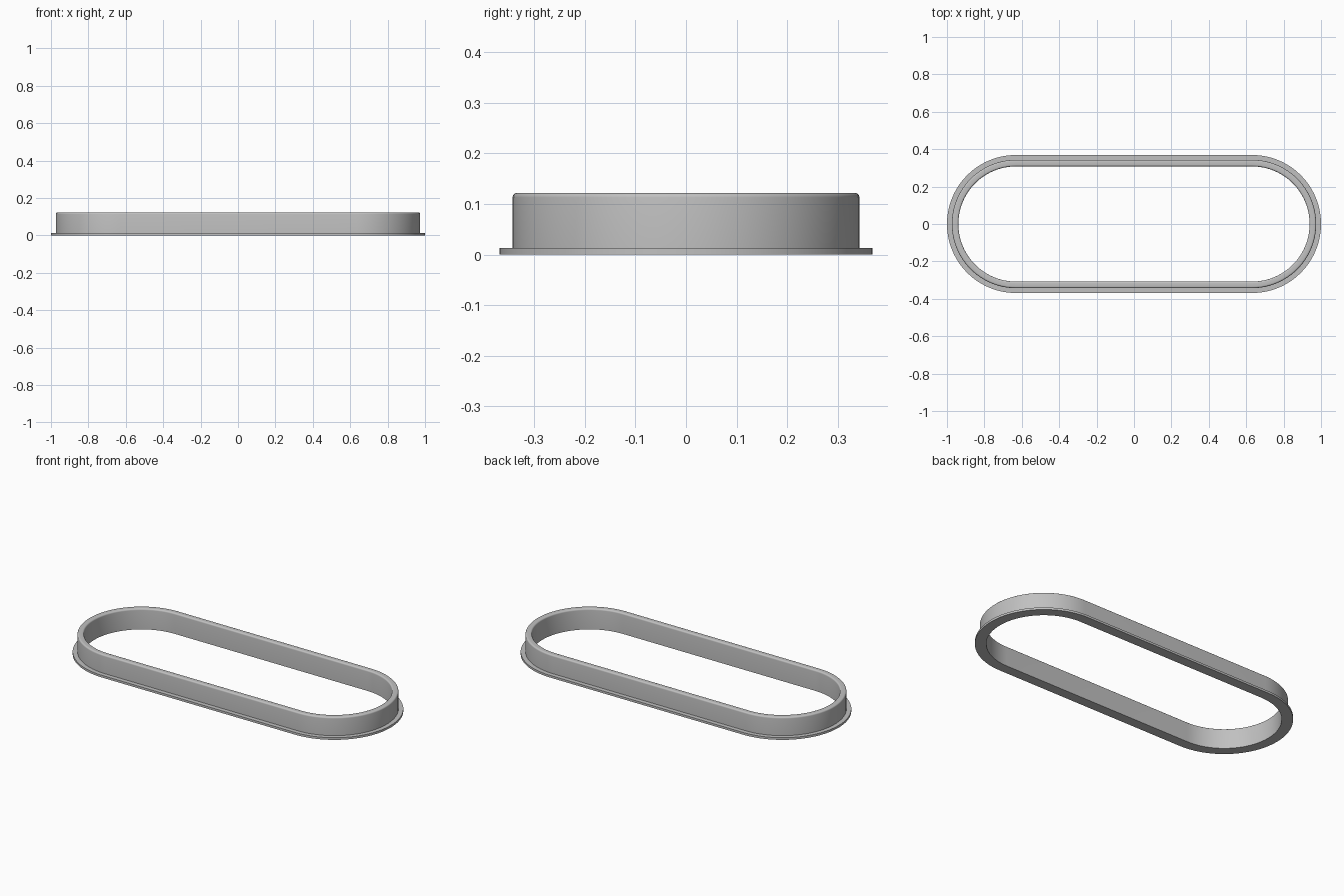
import bpy, bmesh, math

if "Cube" in bpy.data.objects:
    bpy.data.objects.remove(bpy.data.objects["Cube"])

HALF_STRAIGHT = 0.631   # half distance between the end arc centres
ARC_STEPS = 48
FILLET = 0.009
OUTER, WALL, INNER = 0.369, 0.343, 0.308
FLANGE_H, TOP = 0.013, 0.122


def fillet(cx, cz, start, end, steps=5):
    """Rounded corner of the cross-section, as (radius, height) points."""
    pts = []
    for i in range(steps + 1):
        a = math.radians(start + (end - start) * i / steps)
        pts.append((cx + FILLET * math.cos(a), cz + FILLET * math.sin(a)))
    return pts


# Cross-section: flat flange, upright wall, rounded rim
profile = [(INNER, 0), (OUTER, 0), (OUTER, FLANGE_H), (WALL, FLANGE_H)]
profile += fillet(WALL - FILLET, TOP - FILLET, 0, 90)
profile += fillet(INNER + FILLET, TOP - FILLET, 90, 180)

# Stadium path: arc centre and direction at each station
path = []
for side, start in ((1, -90), (-1, 90)):
    for i in range(ARC_STEPS + 1):
        a = math.radians(start + 180 * i / ARC_STEPS)
        path.append((side * HALF_STRAIGHT, math.cos(a), math.sin(a)))

# Sweep the section round the path
bm = bmesh.new()
rings = [[bm.verts.new((cx + r * c, r * s, z)) for r, z in profile]
         for cx, c, s in path]
n = len(profile)
for k, ring in enumerate(rings):
    nxt = rings[(k + 1) % len(rings)]
    for j in range(n):
        m = (j + 1) % n
        bm.faces.new((ring[j], nxt[j], nxt[m], ring[m]))
bmesh.ops.recalc_face_normals(bm, faces=bm.faces)

mesh = bpy.data.meshes.new("flanged_ring")
bm.to_mesh(mesh)
bm.free()
obj = bpy.data.objects.new("flanged_ring", mesh)
bpy.context.collection.objects.link(obj)

mat = bpy.data.materials.new("light_grey")
mat.diffuse_color = (0.53, 0.53, 0.53, 1)
mat.use_nodes = True
mat.node_tree.nodes["Principled BSDF"].inputs["Base Color"].default_value = mat.diffuse_color
mesh.materials.append(mat)

bpy.context.view_layer.objects.active = obj
obj.select_set(True)
bpy.ops.object.shade_smooth_by_angle(angle=math.radians(30))
